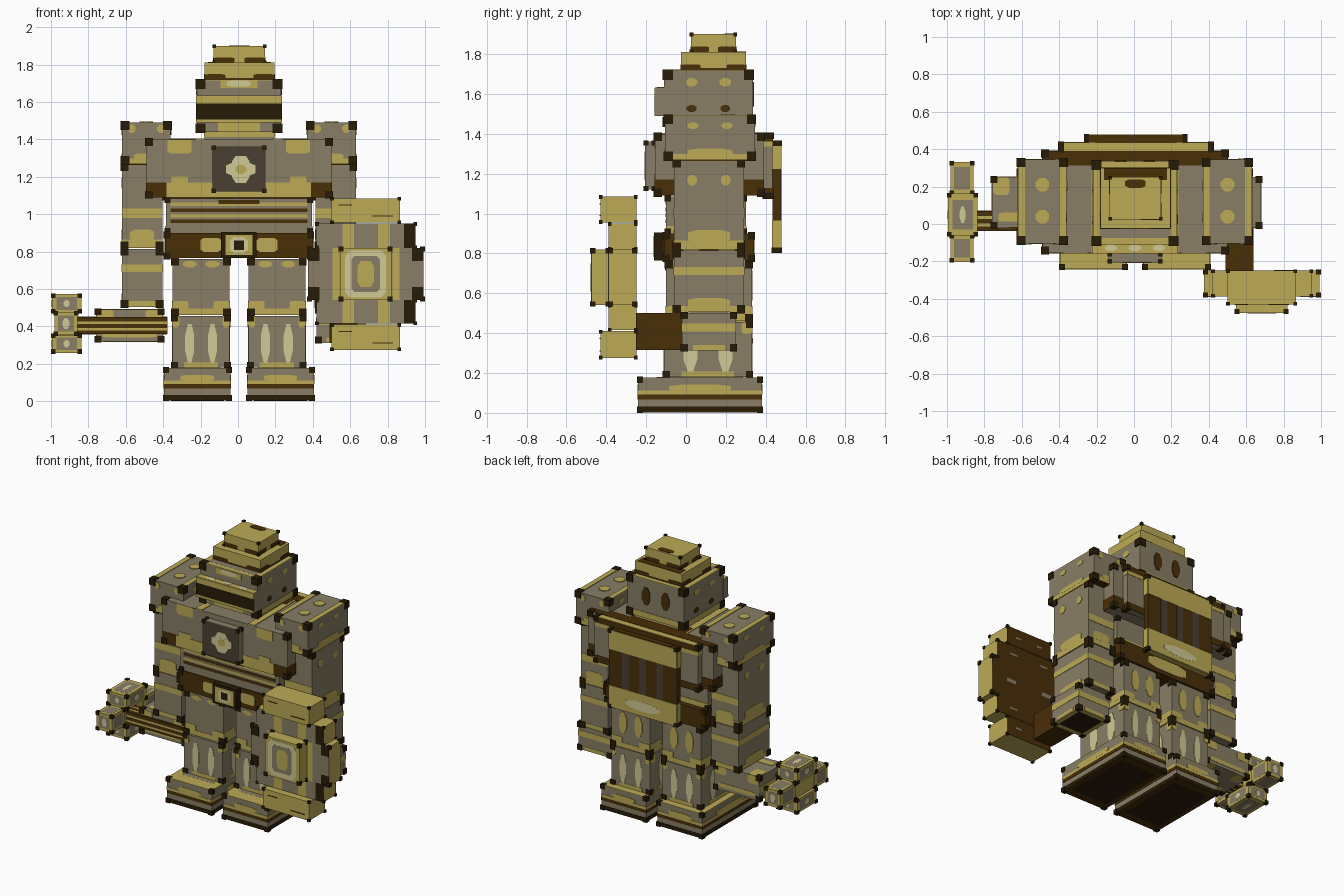
import bpy
import bmesh
from mathutils import Vector

cube = bpy.data.objects.get("Cube")
if cube:
    bpy.data.objects.remove(cube, do_unlink=True)

# Palette, written as screen colours and converted to linear
PALETTE = {"stone_grey": "877d66", "gold": "bba956", "dark_brown": "4a3210",
           "near_black": "2b2110", "pale_cream": "cfc894", "charcoal": "4b4235"}
GREY, GOLD, BROWN, BLACK, CREAM, CHARCOAL = range(len(PALETTE))


def make_material(name, code):
    rgb = [(c / 255) ** 2.2 for c in bytes.fromhex(code)]
    mat = bpy.data.materials.new(name)
    mat.use_nodes = True
    mat.diffuse_color = (*rgb, 1)
    shader = mat.node_tree.nodes["Principled BSDF"]
    shader.inputs["Base Color"].default_value = (*rgb, 1)
    shader.inputs["Roughness"].default_value = .8
    return mat


MATERIALS = [make_material(n, c) for n, c in PALETTE.items()]

# Each face letter: normal axis, which end, and the two axes that span the face
FACES = {"F": (1, 0, 0, 2), "B": (1, 1, 0, 2), "L": (0, 1, 1, 2),
         "R": (0, 0, 1, 2), "T": (2, 1, 0, 1), "D": (2, 0, 0, 1)}
SIDES, ALL = "FBLR", "FBLRTD"


def prism(bm, base, offset, colour):
    low = [bm.verts.new(p) for p in base]
    high = [bm.verts.new(p + offset) for p in base]
    faces = [bm.faces.new(low), bm.faces.new(high)]
    for i in range(len(low)):
        j = (i + 1) % len(low)
        faces.append(bm.faces.new((low[i], low[j], high[j], high[i])))
    bmesh.ops.recalc_face_normals(bm, faces=faces)
    for face in faces:
        face.material_index = colour


def block(bm, x, y, z, colour):
    base = [Vector((a, b, z[0])) for a, b in
            ((x[0], y[0]), (x[1], y[0]), (x[1], y[1]), (x[0], y[1]))]
    prism(bm, base, Vector((0, 0, z[1] - z[0])), colour)


def plate(bm, bounds, letter, rect, colour, cut, lift):
    """Thin panel on one face; rect is in fractions of that face."""
    axis, end, ua, va = FACES[letter]
    u0, u1, v0, v1 = rect
    outline = [(u0, v0), (u1, v0), (u1, v1), (u0, v1)]
    if cut:
        du, dv = (u1 - u0) * cut, (v1 - v0) * cut
        outline = [(u0 + du, v0), (u1 - du, v0), (u1, v0 + dv), (u1, v1 - dv),
                   (u1 - du, v1), (u0 + du, v1), (u0, v1 - dv), (u0, v0 + dv)]
    sign = 1 if end else -1
    base = []
    for u, v in outline:
        p = Vector((0, 0, 0))
        p[axis] = bounds[axis][end] - sign * .002
        p[ua] = bounds[ua][0] + u * (bounds[ua][1] - bounds[ua][0])
        p[va] = bounds[va][0] + v * (bounds[va][1] - bounds[va][0])
        base.append(p)
    offset = Vector((0, 0, 0))
    offset[axis] = sign * (lift + .002)
    prism(bm, base, offset, colour)


def part(name, x, y, z, colour=GREY, marks=(), corner=0):
    """Box with painted panels and optional dark corner caps."""
    bounds, bm = (x, y, z), bmesh.new()
    block(bm, x, y, z, colour)
    for i, (letters, rect, paint, *cut) in enumerate(marks):
        for letter in letters:
            plate(bm, bounds, letter, rect, paint, cut[0] if cut else 0,
                  .002 + i * .0004)
    if corner:
        ends = [((a - .007, a + corner), (b - corner, b + .007)) for a, b in bounds]
        for cx in ends[0]:
            for cy in ends[1]:
                for cz in ends[2]:
                    block(bm, cx, cy, cz, BLACK)
    mesh = bpy.data.meshes.new(name)
    bm.to_mesh(mesh)
    bm.free()
    for mat in MATERIALS:
        mesh.materials.append(mat)
    bpy.context.collection.objects.link(bpy.data.objects.new(name, mesh))


def pair(name, x, y, z, colour=GREY, marks=(), corner=0):
    """Right part plus its mirror image on the left."""
    swap = str.maketrans("LR", "RL")
    part("right_" + name, x, y, z, colour, marks, corner)
    mirrored = [(m[0].translate(swap), *m[1:]) for m in marks]
    part("left_" + name, (.01 - x[1], .01 - x[0]), y, z, colour, mirrored, corner)


def band(low, high, colour, faces=SIDES):
    return (faces, (0, 1, low, high), colour)


def twin(faces, u, half, low, high, colour, cut=.3):
    """Two matching marks placed evenly either side of a face's middle."""
    return [(faces, (c - half, c + half, low, high), colour, cut) for c in (u, 1 - u)]


def rim(faces, outer, inner, w=.1):
    return [(faces, (0, 1, 0, 1), outer), (faces, (w, 1 - w, w, 1 - w), inner)]


# Legs
pair("foot", (-.395, -.04), (-.24, .38), (.007, .175), marks=[
    band(0, .15, BLACK), band(.36, .5, BROWN), band(.5, .62, GOLD),
    (SIDES, (.25, .75, .6, .8), GOLD, .2), *rim("T", GOLD, GREY, .15),
    *rim("D", BROWN, BLACK)], corner=.025)
pair("shin", (-.35, -.045), (-.11, .33), (.18, .455), marks=[
    (SIDES, (.2, .8, 0, .1), GOLD), *twin(SIDES, .3, .08, .1, .85, CREAM),
    *twin(SIDES, .06, .06, .78, 1, GOLD, .2)], corner=.03)
pair("thigh", (-.35, -.045), (-.1, .33), (.46, .76), marks=[
    band(0, .12, GOLD), *twin(SIDES, .14, .14, .1, .25, GOLD, .1),
    *twin("B", .3, .1, .35, .85, GOLD), *twin("F", .3, .12, .85, .97, GOLD)],
    corner=.035)

# Belt and waist
part("belt", (-.39, .4), (-.11, .34), (.765, .9), BROWN, marks=[
    *twin("F", .31, .07, .25, .8, GOLD, .15), ("B", (.3, .7, .2, .8), GOLD, .2),
    *twin("LR", .3, .1, .25, .8, GOLD)], corner=.03)
part("belt_buckle", (-.09, .1), (-.16, -.11), (.765, .905), BLACK, marks=[
    ("F", (.12, .88, .12, .88), GOLD), ("F", (.25, .75, .2, .8), CREAM, .2),
    ("F", (.36, .64, .32, .68), BLACK)])
part("waist", (-.385, .395), (-.1, .3), (.9, 1.085), marks=[
    *[("F", (.03, .97, v, v + .1), c) for v, c in
      ((.28, BROWN), (.44, GOLD), (.6, BROWN), (.78, GOLD))],
    ("F", (.36, .64, .84, .95), BROWN), band(0, .2, GOLD, "BLR")], corner=.025)

# Chest and emblem
part("chest", (-.49, .5), (-.155, .39), (1.09, 1.4), marks=[
    band(0, .26, BROWN), ("FB", (.11, .89, 0, .26), GOLD),
    *twin("F", .18, .065, .76, 1, GOLD, .1), *twin("F", .18, .045, .26, .36, GOLD, 0),
    *twin("T", .29, .025, 0, .9, GOLD, 0), ("T", (0, 1, .86, 1), BROWN),
    ("T", (.28, .72, .7, 1), BROWN)], corner=.035)
part("emblem_plate", (-.135, .145), (-.205, -.155), (1.12, 1.36), CHARCOAL, marks=[
    ("LRT", (0, 1, 0, 1), GREY), ("F", (.37, .7, .2, .8), CREAM, .2),
    ("F", (.25, .82, .36, .64), CREAM, .2), ("F", (.43, .64, .4, .6), GOLD, .3)],
    corner=.018)

# Back harness and hanging banner
part("back_harness", (-.4, .42), (.39, .435), (1.08, 1.4), marks=[
    band(.88, 1, BROWN), band(.8, .88, GOLD), band(0, .15, BROWN),
    band(0, 1, GOLD, "T")], corner=.025)
part("back_banner", (-.26, .28), (.435, .475), (.81, 1.36), BROWN, marks=[
    *[("B", (u, u + .1, .25, .78), CHARCOAL) for u in (.2, .45, .7)],
    band(.75, 1, GOLD), band(0, .28, GOLD), band(0, 1, GOLD, "D"),
    ("B", (.25, .75, .06, .18), CREAM, .3), ("T", (.1, .9, 0, 1), BROWN)], corner=.02)

# Head and stepped cap
part("neck", (-.18, .195), (-.03, .3), (1.4, 1.46), marks=[band(.2, .7, GOLD)])
part("head", (-.22, .23), (-.11, .335), (1.44, 1.715), marks=[
    ("F", (.25, .75, 0, .18), GOLD), ("F", (.28, .72, .85, 1), GOLD),
    ("F", (.36, .64, .88, 1), CREAM, .2), band(0, .15, GOLD, "BLR"),
    *twin("LR", .31, .065, .72, .87, GOLD), *twin("LR", .31, .055, .25, .38, BROWN),
    *twin("B", .33, .07, .35, .8, BROWN), *rim("T", GOLD, GREY, .08)], corner=.045)
part("visor", (-.225, .235), (-.155, -.105), (1.49, 1.63), marks=[
    ("F", (0, 1, .12, .72), BLACK), ("F", (0, 1, .72, 1), GOLD),
    ("F", (0, 1, 0, .12), GOLD), band(0, 1, GOLD, "T"),
    *twin("T", .22, .07, .2, .9, CREAM), ("T", (.43, .57, .2, .9), CREAM, .3)])
part("cap_base", (-.18, .195), (-.025, .3), (1.715, 1.81), GOLD, marks=[
    band(0, .15, BROWN), *twin(SIDES, .15, .15, .1, .35, BROWN, .15),
    ("T", (.05, .95, .8, 1), BROWN)])
part("cap_top", (-.13, .145), (.025, .25), (1.81, 1.9), GOLD, marks=[
    *twin(SIDES, .2, .2, 0, .3, BROWN, .1), ("T", (.3, .7, .75, .95), BROWN, .2)],
    corner=.012)

# Shoulders and arms
pair("shoulder", (-.62, -.36), (-.105, .345), (1.27, 1.49), marks=[
    band(0, .13, GOLD), (SIDES, (.25, .75, .1, .25), GOLD, .2),
    *twin("LR", .31, .06, .7, .85, GOLD), *twin("FB", .2, .08, .75, .95, GOLD),
    *twin("T", .07, .07, 0, 1, GOLD, 0), ("T", (.36, .64, .24, .4), GOLD, .3),
    ("T", (.36, .64, .62, .78), GOLD, .3), band(0, 1, BROWN, "D")], corner=.04)
pair("upper_arm", (-.62, -.405), (-.06, .29), (.82, 1.265), marks=[
    band(0, .1, GOLD), (SIDES, (.2, .8, .08, .22), GOLD, .2),
    ("FB", (0, 1, .36, .47), GOLD), *twin("LR", .26, .07, .72, .84, GOLD)], corner=.035)
pair("lower_arm", (-.62, -.405), (-.06, .29), (.505, .815), marks=[
    band(0, .1, GOLD), ("LR", (.2, .8, .08, .23), GOLD, .2),
    band(.6, .73, GOLD)], corner=.035)
part("right_forearm", (-.76, -.4), (-.02, .25), (.32, .49), marks=[
    *twin("FBTD", .14, .12, .65, 1, GOLD, .15), ("FBTD", (.1, .9, .12, .3), GOLD, .1),
    band(.35, .6, GOLD, "LR")], corner=.03)
part("left_forearm", (.42, .68), (-.02, .25), (.315, .5), marks=[
    band(.5, .72, GOLD), (SIDES, (.2, .8, 0, .14), GOLD),
    *rim("D", GOLD, BLACK, .12)], corner=.03)

# Hammer
part("hammer_handle", (-.87, -.38), (-.035, .07), (.36, .45), BROWN, marks=[
    ("FBTD", (0, 1, .2, .35), GOLD), ("FBTD", (0, 1, .6, .75), GOLD),
    band(0, 1, GOLD, "L")])
for name, z in (("upper", (.475, .57)), ("lower", (.26, .355))):
    part(name + "_hammer_block", (-.993, -.84), (-.06, .16), z, marks=[
        *rim(ALL, GOLD, GREY, .14), (ALL, (.4, .6, .3, .7), CREAM, .3)], corner=.018)
part("hammer_core", (-.975, -.865), (-.06, .16), (.355, .475), GOLD)
for name, y in (("front", (-.2, -.06)), ("back", (.16, .33))):
    part(name + "_hammer_head", (-.98, -.86), y, (.355, .475), marks=[
        *rim(ALL, GOLD, GREY, .15), ("FB", (.35, .65, .25, .75), CREAM, .3)], corner=.018)

# Shield, built from stacked blocks around a raised boss
part("shield_grip", (.49, .64), (-.25, -.02), (.315, .5), BROWN)
backing = [band(0, 1, BROWN, "B"), *twin("B", .26, .06, .45, .55, GREY, 0)]
for name, z in (("top", (.955, 1.085)), ("bottom", (.275, .41))):
    part("shield_" + name, (.5, .865), (-.43, -.25), z, GOLD, marks=[
        *backing, ("F", (.1, .3, .7, .74), BROWN), ("F", (.6, .9, .25, .29), BROWN)],
        corner=.012)
for name, z in (("upper", (.82, .95)), ("lower", (.415, .54))):
    part("shield_" + name, (.42, .95), (-.385, -.25), z, GOLD, marks=[
        *backing, band(0, 1, GREY, "F"), *twin("F", .32, .06, 0, 1, GOLD, 0),
        ("F", (.88, 1, 0, 1), BLACK)], corner=.012)
part("shield_middle", (.375, .993), (-.385, -.25), (.54, .82), GOLD, marks=[
    *backing, band(0, 1, GREY, "F"), *twin("F", .05, .05, 0, .25, BLACK, 0),
    *twin("F", .05, .05, .75, 1, BLACK, 0), *twin("F", .24, .03, 0, 1, GOLD, 0)],
    corner=.02)
part("shield_boss", (.545, .82), (-.475, -.385), (.54, .82), GOLD, marks=[
    ("F", (.1, .9, .05, .95), CREAM, .12), ("F", (.22, .78, .16, .84), GREY, .1),
    ("F", (.34, .66, .25, .75), GOLD, .2)], corner=.02)
